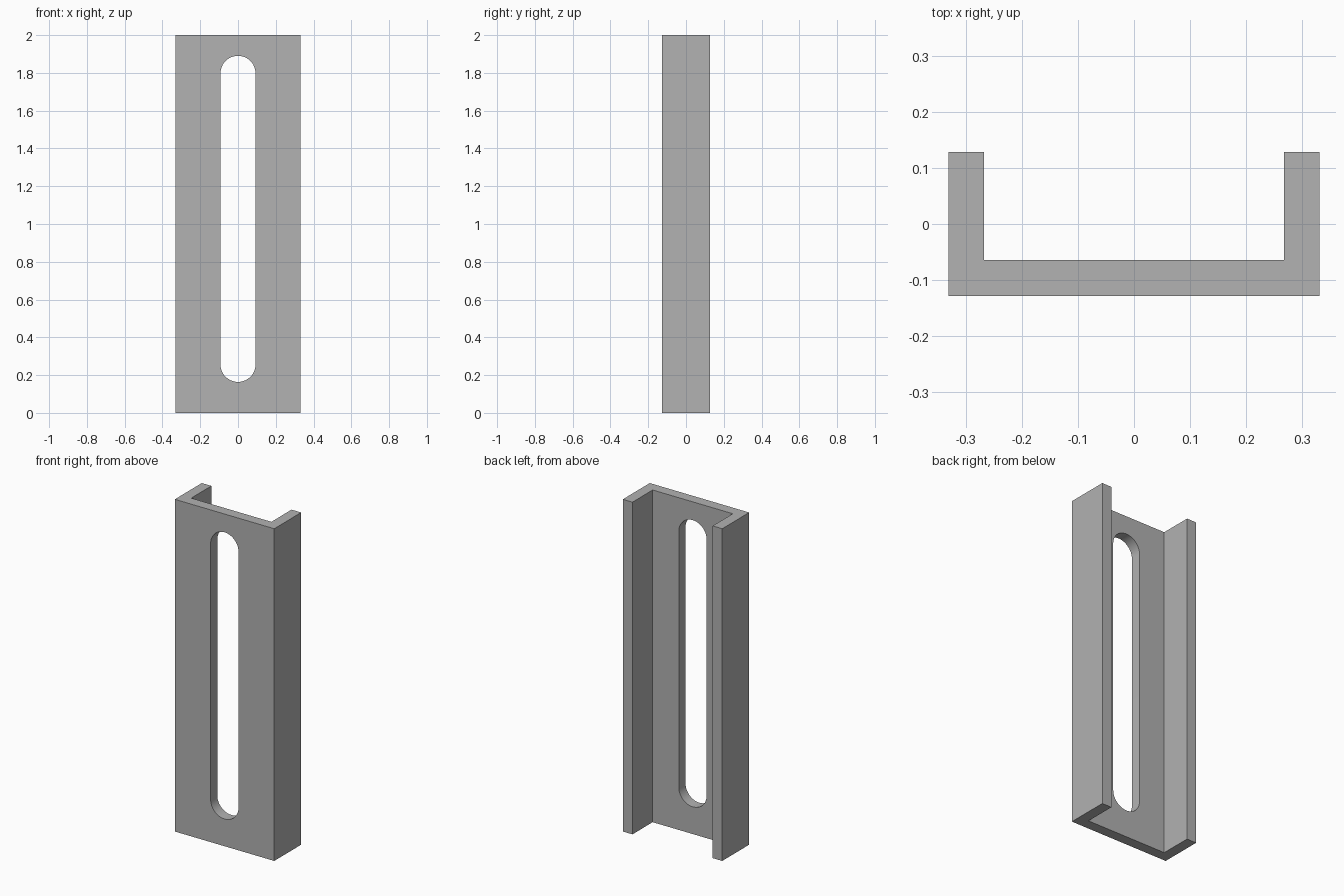
import bpy
import bmesh
from math import cos, sin, pi
from mathutils import Vector

cube = bpy.data.objects.get("Cube")
if cube:
    bpy.data.objects.remove(cube, do_unlink=True)

WIDTH, DEPTH, HEIGHT, WALL = 0.662, 0.256, 2.0, 0.064
SLOT_RADIUS, SLOT_BOTTOM, SLOT_TOP = 0.093, 0.164, 1.89

grey = bpy.data.materials.new("plain grey")
grey.use_nodes = True
colour = (0.445, 0.445, 0.445, 1)
grey.diffuse_color = colour
grey.node_tree.nodes["Principled BSDF"].inputs["Base Color"].default_value = colour


def prism(name, outline, offset):
    """Extrude a closed outline of 3D points along an offset."""
    bm = bmesh.new()
    face = bm.faces.new([bm.verts.new(p) for p in outline])
    result = bmesh.ops.extrude_face_region(bm, geom=[face], use_keep_orig=True)
    moved = [v for v in result["geom"] if isinstance(v, bmesh.types.BMVert)]
    bmesh.ops.translate(bm, verts=moved, vec=Vector(offset))
    bmesh.ops.recalc_face_normals(bm, faces=bm.faces)
    mesh = bpy.data.meshes.new(name)
    bm.to_mesh(mesh)
    bm.free()
    mesh.materials.append(grey)
    obj = bpy.data.objects.new(name, mesh)
    bpy.context.collection.objects.link(obj)
    return obj


# U-shaped channel, open towards the back
x, y = WIDTH / 2, DEPTH / 2
half = [(x, -y), (x, y), (x - WALL, y), (x - WALL, WALL - y)]
profile = half + [(-px, py) for px, py in reversed(half)]
channel = prism("slotted_channel", [(px, py, 0) for px, py in profile], (0, 0, HEIGHT))

# Round-ended slot through the front web
STEPS = 24
slot = []
for centre, start in ((SLOT_TOP - SLOT_RADIUS, 0), (SLOT_BOTTOM + SLOT_RADIUS, pi)):
    for i in range(STEPS + 1):
        a = start + pi * i / STEPS
        slot.append((SLOT_RADIUS * cos(a), -y - WALL, centre + SLOT_RADIUS * sin(a)))
cutter = prism("slot_cutter", slot, (0, 3 * WALL, 0))
cutter.hide_render = True

cut = channel.modifiers.new("slot", 'BOOLEAN')
cut.operation = 'DIFFERENCE'
cut.solver = 'EXACT'
cut.object = cutter

bpy.ops.object.select_all(action='DESELECT')
channel.select_set(True)
bpy.context.view_layer.objects.active = channel
bpy.ops.object.modifier_apply(modifier=cut.name)
bpy.data.objects.remove(cutter, do_unlink=True)
bpy.ops.object.shade_smooth_by_angle(angle=pi / 6)
